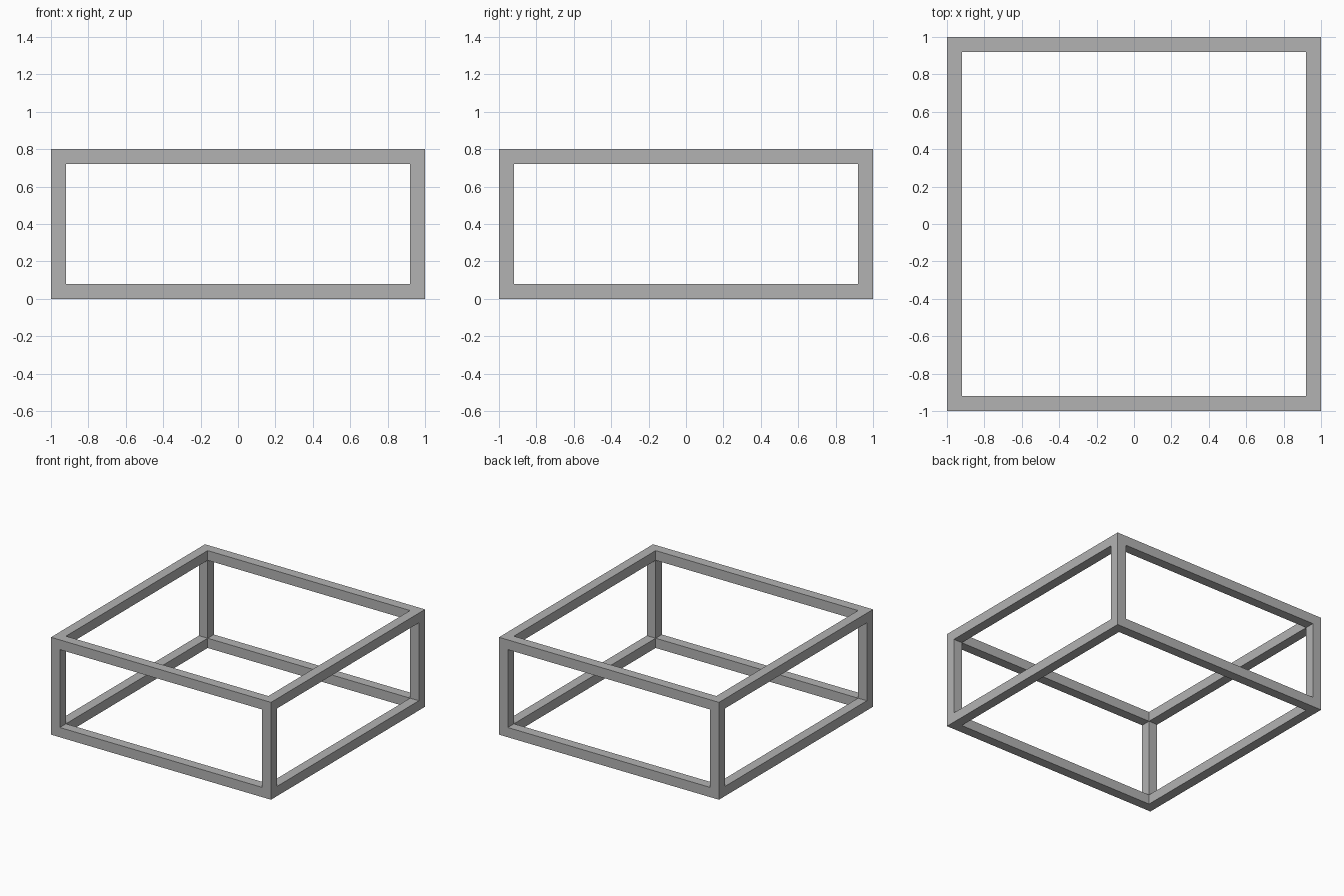
import bpy
import bmesh
from mathutils import Matrix

WIDTH, DEPTH, HEIGHT = 2.0, 2.0, 0.8
BAR = 0.08

default = bpy.data.objects.get("Cube")
if default:
    bpy.data.objects.remove(default, do_unlink=True)

# Plain grey material
grey = bpy.data.materials.new("plain grey")
grey.use_nodes = True
colour = (0.45, 0.45, 0.45, 1.0)
grey.diffuse_color = colour
grey.node_tree.nodes["Principled BSDF"].inputs["Base Color"].default_value = colour

# Solid block standing on the ground
bm = bmesh.new()
size = Matrix.Diagonal((WIDTH, DEPTH, HEIGHT, 1))
bmesh.ops.create_cube(bm, size=1, matrix=Matrix.Translation((0, 0, HEIGHT / 2)) @ size)

# Open each side: inset a border one bar wide, then push the panel in and remove it
panels = list(bm.faces)
bmesh.ops.inset_individual(bm, faces=panels, thickness=BAR, use_even_offset=True)
for panel in panels:
    inward = -panel.normal.copy() * BAR
    pushed = bmesh.ops.extrude_discrete_faces(bm, faces=[panel])["faces"]
    bmesh.ops.translate(bm, verts=pushed[0].verts, vec=inward)
    bmesh.ops.delete(bm, geom=pushed, context='FACES_ONLY')

# Join the inner corners into one closed frame of square bars
bmesh.ops.remove_doubles(bm, verts=bm.verts, dist=0.001)
bmesh.ops.recalc_face_normals(bm, faces=bm.faces)

mesh = bpy.data.meshes.new("box_frame")
bm.to_mesh(mesh)
bm.free()
mesh.materials.append(grey)
frame = bpy.data.objects.new("box_frame", mesh)
bpy.context.collection.objects.link(frame)
